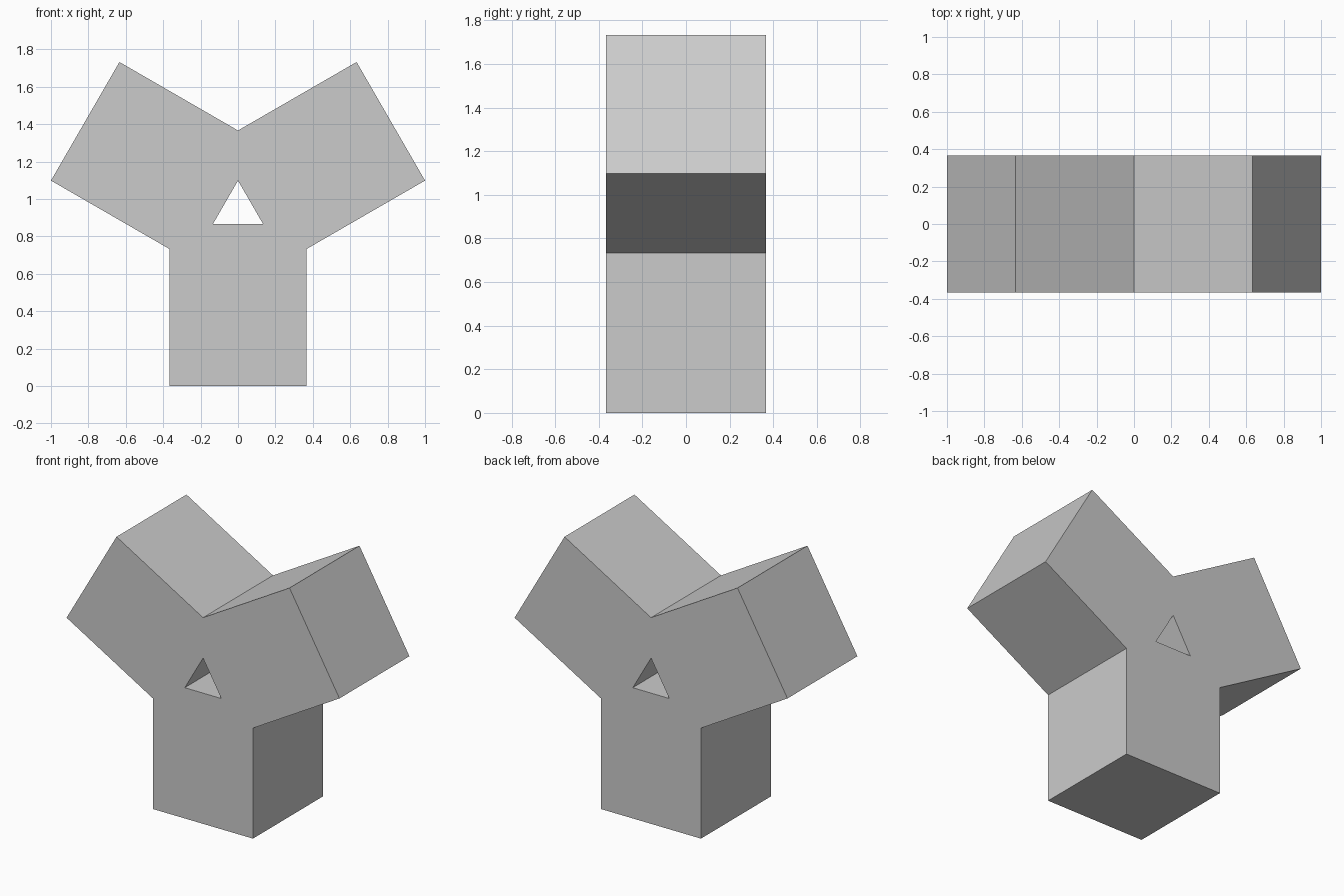
import bpy
import bmesh
from math import sqrt, sin, cos, radians
from mathutils import Vector

cube = bpy.data.objects.get("Cube")
if cube:
    bpy.data.objects.remove(cube, do_unlink=True)

HALF = (sqrt(3) - 1) / 2              # half the width and depth of an arm
WIDTH = 2 * HALF
INNER = WIDTH / sqrt(3)               # centre to each notch between arms
REACH = INNER / 2 + WIDTH             # centre to the end of each arm
HOLE = (2 - sqrt(3)) / sqrt(3)        # centre to each corner of the hole

grey = bpy.data.materials.new("light_grey")
grey.use_nodes = True
grey.diffuse_color = (0.6, 0.6, 0.6, 1)
grey.node_tree.nodes["Principled BSDF"].inputs["Base Color"].default_value = (0.6, 0.6, 0.6, 1)


def polar(radius, degrees):
    return Vector((radius * cos(radians(degrees)), 0, radius * sin(radians(degrees))))


# Profile around the centre: end corners of each arm, then the notch after it
outline, hole = [], []
for angle in (-90, 30, 150):
    side = polar(HALF, angle + 90)
    outline += [polar(REACH, angle) - side, polar(REACH, angle) + side, polar(INNER, angle + 60)]
    hole.append(polar(HOLE, angle + 60))


def prism(name, profile, half_depth):
    """Extrude a closed front profile along y."""
    bm = bmesh.new()
    base = Vector((0, -half_depth, REACH))
    face = bm.faces.new([bm.verts.new(p + base) for p in profile])
    ext = bmesh.ops.extrude_face_region(bm, geom=[face])
    moved = [v for v in ext["geom"] if isinstance(v, bmesh.types.BMVert)]
    bmesh.ops.translate(bm, verts=moved, vec=(0, 2 * half_depth, 0))
    bmesh.ops.recalc_face_normals(bm, faces=bm.faces)
    mesh = bpy.data.meshes.new(name)
    bm.to_mesh(mesh)
    bm.free()
    mesh.materials.append(grey)
    obj = bpy.data.objects.new(name, mesh)
    bpy.context.collection.objects.link(obj)
    return obj


# Three-armed block with a triangular hole through its centre
body = prism("three_armed_block", outline, HALF)
cutter = prism("hole_cutter", hole, HALF * 1.5)
cutter.hide_render = True
cutter.hide_set(True)
cut = body.modifiers.new("triangular_hole", "BOOLEAN")
cut.operation = "DIFFERENCE"
cut.solver = "EXACT"
cut.object = cutter
